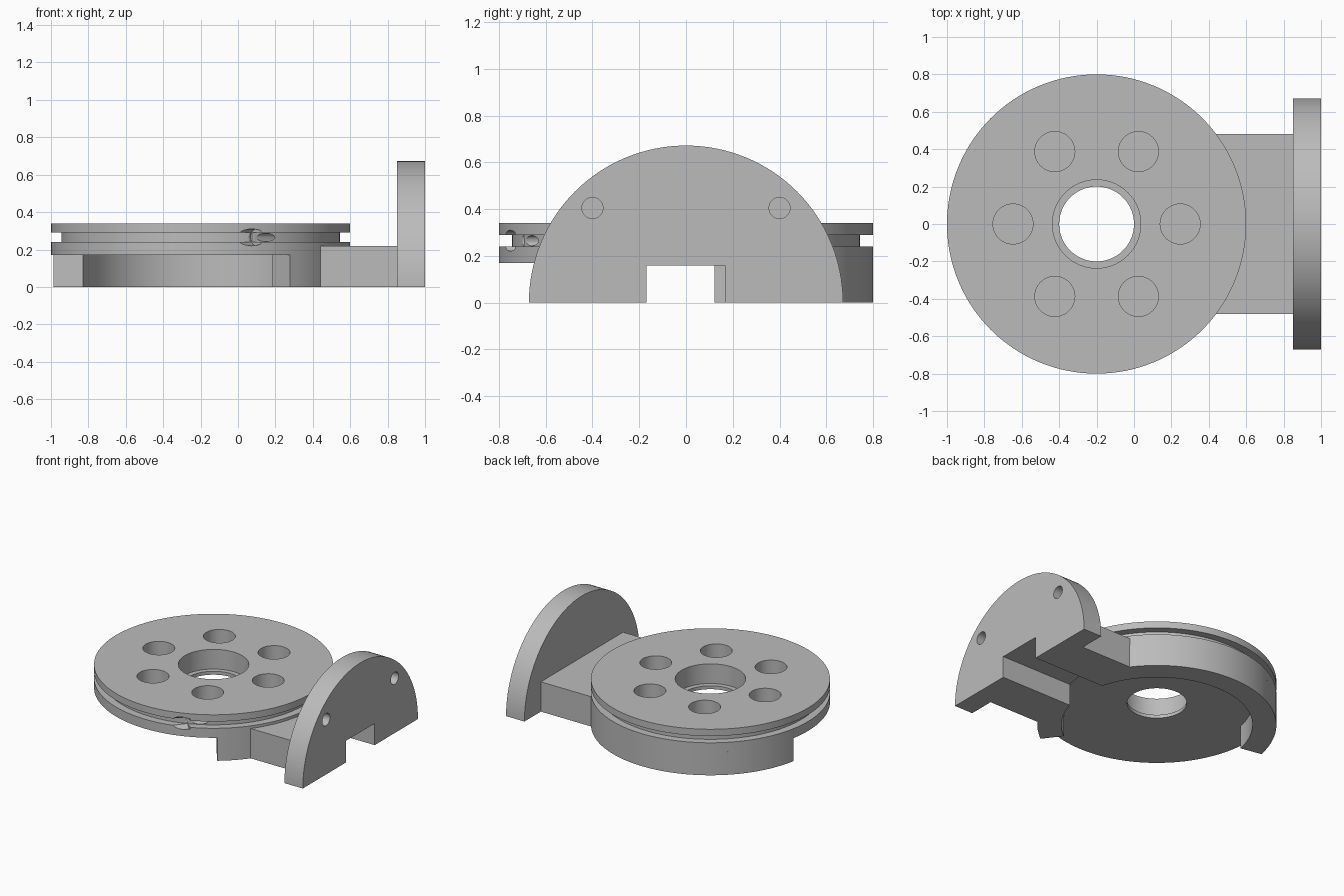
import bpy, bmesh
from math import radians, cos, sin, tau
from mathutils import Vector, Matrix

cube = bpy.data.objects.get("Cube")
if cube:
    bpy.data.objects.remove(cube, do_unlink=True)

grey = bpy.data.materials.new("plain grey")
grey.use_nodes = True
COLOUR = (0.5, 0.5, 0.5, 1)
grey.diffuse_color = COLOUR
grey.node_tree.nodes["Principled BSDF"].inputs["Base Color"].default_value = COLOUR

CX = -0.2        # disc axis
SEGMENTS = 128


def finish(bm, name):
    bmesh.ops.recalc_face_normals(bm, faces=bm.faces)
    mesh = bpy.data.meshes.new(name)
    bm.to_mesh(mesh)
    bm.free()
    mesh.materials.append(grey)
    obj = bpy.data.objects.new(name, mesh)
    bpy.context.collection.objects.link(obj)
    return obj


def lathe(name, profile, start=0, end=360):
    """Spin a closed (radius, z) profile about the disc axis, capping partial turns."""
    bm = bmesh.new()
    full = end - start == 360
    count = round(SEGMENTS * (end - start) / 360)
    rings = []
    for i in range(count if full else count + 1):
        a = radians(start + (end - start) * i / count)
        rings.append([bm.verts.new((CX + r * cos(a), r * sin(a), z)) for r, z in profile])
    n = len(profile)
    for i in range(count):
        a, b = rings[i], rings[(i + 1) % len(rings)]
        for j in range(n):
            k = (j + 1) % n
            bm.faces.new((a[j], b[j], b[k], a[k]))
    if not full:
        bm.faces.new(rings[0])
        bm.faces.new(rings[-1])
    return finish(bm, name)


def box(name, low, high):
    bm = bmesh.new()
    bmesh.ops.create_cube(bm, size=1)
    low, high = Vector(low), Vector(high)
    for v in bm.verts:
        v.co = (low + high) / 2 + v.co * (high - low)
    return finish(bm, name)


def rod(name, start, end, radius, sides=48):
    bm = bmesh.new()
    start, end = Vector(start), Vector(end)
    axis = end - start
    turn = axis.to_track_quat('Z', 'Y').to_matrix().to_4x4()
    bmesh.ops.create_cone(bm, cap_ends=True, segments=sides, radius1=radius, radius2=radius,
                          depth=axis.length, matrix=Matrix.Translation((start + end) / 2) @ turn)
    return finish(bm, name)


def cut(target, *cutters):
    for c in cutters:
        c.hide_render = True
        mod = target.modifiers.new("cut", 'BOOLEAN')
        mod.operation, mod.solver, mod.object = 'DIFFERENCE', 'EXACT', c
        bpy.context.view_layer.objects.active = target
        bpy.ops.object.modifier_apply(modifier=mod.name)


# Grooved disc with a stepped centre bore
disc = lathe("grooved_disc", [(.2, .17), (.8, .17), (.8, .24), (.745, .24), (.745, .29),
                              (.8, .29), (.8, .34), (.236, .34), (.236, .195), (.2, .195)])
# Partial skirt wall under the disc
skirt = lathe("skirt_wall", [(.64, 0), (.8, 0), (.8, .17), (.64, .17)], -53.2, 169)
# Arm block
arm = box("arm_block", (.35, -.48, 0), (.85, .48, .22))

# Half-round end plate
bm = bmesh.new()
steps = SEGMENTS // 2
arc = [bm.verts.new((.85, .672 * cos(tau / 2 * i / steps), .672 * sin(tau / 2 * i / steps)))
       for i in range(steps + 1)]
face = bm.faces.new(arc)
grown = bmesh.ops.extrude_face_region(bm, geom=[face])["geom"]
bmesh.ops.translate(bm, vec=(.15, 0, 0),
                    verts=[g for g in grown if isinstance(g, bmesh.types.BMVert)])
plate = finish(bm, "end_plate")

helpers = []


def helper(obj):
    helpers.append(obj)
    return obj


# Six blind pockets around the bore
for i in range(6):
    a = tau * i / 6
    x, y = CX + .447 * cos(a), .447 * sin(a)
    cut(disc, helper(rod("pocket_cutter", (x, y, .195), (x, y, .5), .107)))

# Slanted cord hole at the groove, with a wider entry
aim = Vector((.62, .78, 0)).normalized()
mouth = Vector((.145, -.66, .265))
cut(disc,
    helper(rod("cord_entry_cutter", mouth - aim * .3, mouth - aim * .07, .045, 32)),
    helper(rod("cord_hole_cutter", mouth - aim * .3, mouth + aim * .3, .022, 32)))

# Arm end follows the disc; one channel runs through plate, arm and skirt
cut(arm, helper(rod("arm_end_cutter", (CX, 0, -.2), (CX, 0, .5), .795, SEGMENTS)))
channel = helper(box("channel_cutter", (.3, -.17, -.1), (1.1, .167, .16)))
for part in (skirt, arm, plate):
    cut(part, channel)

# Blind screw holes in the plate
for side in (-1, 1):
    cut(plate, helper(rod("screw_cutter", (.9, side * .4, .405), (1.1, side * .4, .405), .045)))

for h in helpers:
    bpy.data.objects.remove(h, do_unlink=True)

# Smooth round walls, crisp edges
bpy.ops.object.select_all(action='DESELECT')
for part in (disc, skirt, arm, plate):
    part.select_set(True)
bpy.context.view_layer.objects.active = disc
bpy.ops.object.shade_smooth_by_angle(angle=radians(30))
